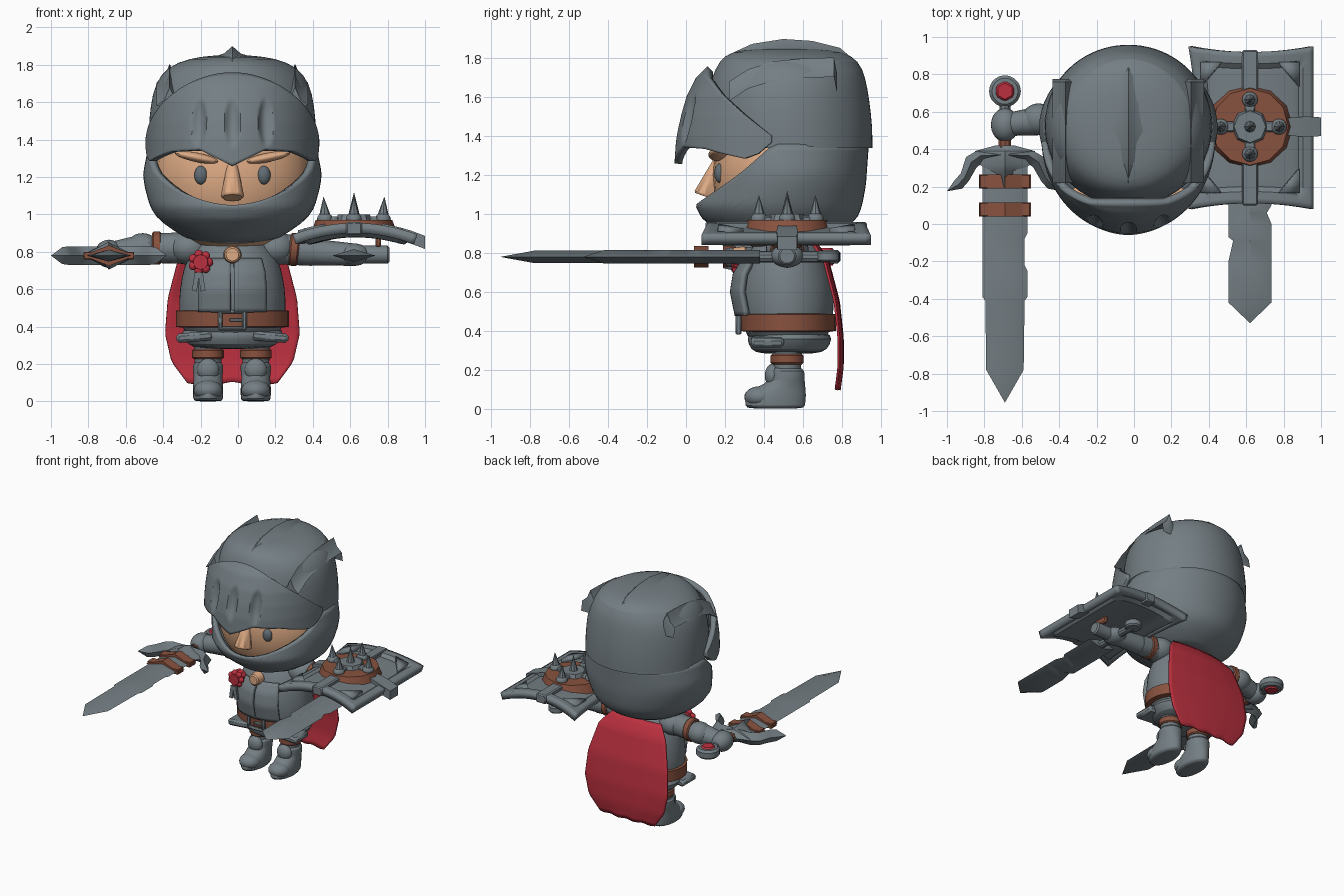
import bpy, bmesh, math
from mathutils import Matrix, Vector

if "Cube" in bpy.data.objects:
    bpy.data.objects.remove(bpy.data.objects["Cube"], do_unlink=True)

MID = -0.03   # body centre line
parts = []


def material(name, rgb):
    m = bpy.data.materials.new(name)
    m.use_nodes = True
    m.diffuse_color = (*rgb, 1)
    m.node_tree.nodes["Principled BSDF"].inputs["Base Color"].default_value = (*rgb, 1)
    return m


STEEL = material("steel grey", (.175, .21, .23))
EYE = material("eye grey", (.12, .15, .17))
LEATHER = material("leather brown", (.25, .085, .05))
RED = material("cloth red", (.5, .03, .05))
SKIN = material("skin tan", (.72, .4, .23))


def finish(name, bm, mat, thick=0, offset=-1, sub=0, bevel=0):
    bmesh.ops.remove_doubles(bm, verts=bm.verts, dist=.0002)
    bmesh.ops.recalc_face_normals(bm, faces=bm.faces)
    mesh = bpy.data.meshes.new(name)
    bm.to_mesh(mesh)
    bm.free()
    ob = bpy.data.objects.new(name, mesh)
    bpy.context.collection.objects.link(ob)
    mesh.materials.append(mat)
    if thick:
        mod = ob.modifiers.new("thickness", "SOLIDIFY")
        mod.thickness, mod.offset = thick, offset
    if bevel:
        ob.modifiers.new("bevel", "BEVEL").width = bevel
    if sub:
        mod = ob.modifiers.new("smooth", "SUBSURF")
        mod.levels = mod.render_levels = sub
    parts.append(ob)


def grid(name, fn, nu, nv, mat, wrap=False, cap=False, **mods):
    """Surface from fn(u, v), with u and v from 0 to 1."""
    bm = bmesh.new()
    cols = nu if wrap else nu + 1
    rows = [[bm.verts.new(fn(i / nu, j / nv)) for i in range(cols)] for j in range(nv + 1)]
    for low, high in zip(rows, rows[1:]):
        for i in range(nu):
            k = (i + 1) % cols
            bm.faces.new((low[i], low[k], high[k], high[i]))
    if cap:
        bmesh.ops.holes_fill(bm, edges=bm.edges, sides=0)
    finish(name, bm, mat, **mods)


def loft(name, rows, section, n, mat):
    """Closed body: section(row) gives n points for each row."""
    last = len(rows) - 1
    grid(name, lambda u, v: section(*rows[round(v * last)])[round(u * n) % n],
         n, last, mat, wrap=True, cap=True)


def interp(table, t):
    """Linear lookup in rows of (key, values...)."""
    for a, b in zip(table, table[1:]):
        if t <= b[0]:
            f = max(0, (t - a[0]) / (b[0] - a[0]))
            return [p + (q - p) * f for p, q in zip(a[1:], b[1:])]
    return list(table[-1][1:])


def oval(cx, z, rx, front, back, a):
    return (cx + rx * math.sin(a), (front + back) / 2 - (back - front) / 2 * math.cos(a), z)


def lathe(name, rows, mat, cx=MID, n=24, sub=1, cap=True):
    """Oval rings from rows of (z, half width, front y, back y)."""
    last = len(rows) - 1
    grid(name, lambda u, v: oval(cx, *rows[round(v * last)], u * math.tau),
         n, last, mat, wrap=True, cap=cap, sub=sub)


def tube(name, p, q, r, r2, mat, n=16, bevel=0):
    p, q = Vector(p), Vector(q)
    bm = bmesh.new()
    turn = (q - p).to_track_quat("Z", "Y").to_matrix().to_4x4()
    bmesh.ops.create_cone(bm, cap_ends=True, segments=n, radius1=r, radius2=r2,
                          depth=(q - p).length, matrix=Matrix.Translation((p + q) / 2) @ turn)
    finish(name, bm, mat, bevel=bevel)


def ball(name, c, s, mat, tilt=0):
    bm = bmesh.new()
    place = Matrix.Translation(c) @ Matrix.Rotation(tilt, 4, "Y") @ Matrix.Diagonal((*s, 1))
    bmesh.ops.create_uvsphere(bm, u_segments=24, v_segments=14, radius=1, matrix=place)
    finish(name, bm, mat)


def box(name, c, s, mat, tilt=0, bevel=.008):
    bm = bmesh.new()
    place = Matrix.Translation(c) @ Matrix.Rotation(tilt, 4, "Y") @ Matrix.Diagonal((*s, 1))
    bmesh.ops.create_cube(bm, size=1, matrix=place)
    finish(name, bm, mat, bevel=bevel)


def blade(name, cx, z, rows, mat):
    """Diamond section along y from rows of (y, left, right, half thickness)."""
    loft(name, rows, lambda y, left, right, t: [
        (cx - left, y, z), (cx, y, z + t), (cx + right, y, z), (cx, y, z - t)], 4, mat)


def crest(name, x, w, h, rows):
    """Tent-shaped ridge along y from rows of (y, z)."""
    loft(name, rows, lambda y, z: [(x - w, y, z - h), (x - w * .4, y, z - h * .65), (x, y, z),
                                   (x + w * .4, y, z - h * .65), (x + w, y, z - h)], 5, STEEL)


# Helmet: crown, jaw guard, visor and crests
lathe("helmet_crown", [(1.34, .45, .1, .96), (1.45, .45, .09, .96), (1.58, .44, .1, .945), (1.7, .415, .13, .925),
                       (1.79, .35, .17, .89), (1.835, .23, .23, .81), (1.85, .11, .36, .68),
                       (1.852, 0, .5, .5)], STEEL, n=40, cap=False)
JAW = [(.84, .14, .34, .64), (.87, .24, .22, .72), (.93, .34, .14, .83), (.98, .4, .08, .88),
       (1.04, .44, .05, .905), (1.15, .47, .085, .925), (1.22, .478, .1, .93), (1.36, .45, .1, .94)]


def jaw(u, v):
    a = (u * 2 - 1) * math.pi
    top = 1.05 + .31 * min(1, abs(a) / math.radians(80)) ** 1.8
    z = JAW[0][0] + (top - JAW[0][0]) * v
    return oval(MID, z, *interp(JAW, z), a)


grid("jaw_guard", jaw, 56, 14, STEEL, wrap=True, thick=.035)
VISOR_EDGE = [(0, 1.26), (8, 1.29), (22, 1.345), (45, 1.335), (72, 1.285), (80, 1.31), (88, 1.37)]
VISOR = [(1.25, .465, -.06), (1.4, .465, -.05), (1.5, .46, -.03), (1.6, .45, 0), (1.7, .43, .05), (1.77, .41, .12)]


def visor(u, v):
    deg = (u * 2 - 1) * 88
    a = math.radians(deg)
    low = interp(VISOR_EDGE, abs(deg))[0]
    z = low + (1.39 + .37 * math.cos(a) - low) * v
    rx, front = interp(VISOR, z)
    # Three upright almond dents
    dent = sum(.03 * max(0, 1 - ((deg - d) / 5.5) ** 2 - ((z - 1.49) / .13) ** 2) for d in (-23, 0, 23))
    return (MID + (rx - dent) * math.sin(a), .46 - (.46 - front - dent) * math.cos(a), z)


grid("visor", visor, 132, 26, STEEL, thick=.04)
crest("crest_middle", MID, .11, .06, [(.16, 1.74), (.22, 1.82), (.34, 1.875), (.5, 1.9), (.65, 1.89),
                                      (.79, 1.855), (.88, 1.78)])
for s in (-1, 1):
    crest("crest_side", MID + s * .335, .07, .1, [(.22, 1.68), (.32, 1.745), (.45, 1.785), (.6, 1.8),
                                                  (.76, 1.805), (.775, 1.73)])

# Face
ball("face", (MID, .47, 1.2), (.415, .335, .4), SKIN)
tube("nose", (MID, .1, 1.09), (MID, .17, 1.29), .068, .025, SKIN, 8, bevel=.015)
for s in (-1, 1):
    ball("eye", (MID + s * .167, .175, 1.21), (.037, .03, .05), EYE)
    ball("brow", (MID + s * .19, .165, 1.305), (.12, .05, .025), SKIN, tilt=-s * .2)

# Torso and clothing
lathe("torso", [(.32, .24, .33, .71), (.42, .285, .29, .755), (.55, .29, .27, .765), (.66, .275, .275, .755),
                (.76, .25, .3, .72), (.83, .2, .34, .69), (.9, .14, .38, .65)], STEEL)
JACKET = [(.48, .29, .265, .765), (.6, .292, .24, .76), (.69, .28, .255, .75), (.76, .25, .3, .72)]
for s in (-1, 1):
    def jacket(u, v):
        z = .48 + .28 * v
        return oval(MID, z, *interp(JACKET, z), s * (.03 + .62 * u))
    grid("jacket_front", jacket, 10, 12, STEEL, thick=.03, offset=0)
lathe("belt", [(.395, .27, .31, .74), (.4, .302, .28, .77), (.485, .302, .275, .77), (.49, .27, .31, .74)],
      LEATHER, n=32, sub=0)
lathe("skirt", [(.28, .18, .38, .67), (.3, .24, .33, .73), (.36, .28, .31, .755), (.4, .27, .32, .74)], STEEL)
for s in (-1, 1):
    box("skirt_plate", (MID + s * .2, .42, .345), (.2, .17, .05), STEEL, tilt=s * .08, bevel=.015)
    box("buckle_side", (MID + s * .065, .27, .435), (.025, .03, .11), STEEL)
    box("buckle_bar", (MID, .27, .435 + s * .045), (.14, .03, .02), STEEL)
    box("rosette_ribbon", (-.21 + s * .016, .25, .64), (.026, .02, .1), STEEL, tilt=-s * .15, bevel=0)
box("buckle_prong", (MID + .02, .268, .435), (.07, .025, .016), STEEL, bevel=.003)
tube("medal", (MID, .31, .785), (MID, .235, .785), .05, .042, SKIN, 16, bevel=.008)
tube("rosette", (-.2, .32, .745), (-.2, .235, .745), .055, .04, RED, 10)
for i in range(7):
    a = i * math.tau / 7
    ball("rosette_petal", (-.2 + .043 * math.cos(a), .26, .745 + .043 * math.sin(a)), (.024, .02, .024), RED)

# Cape
CAPE = [(0, .21, .67), (.12, .29, .73), (.4, .345, .785), (.65, .36, .805), (.85, .325, .805), (1, .24, .79)]


def cape(u, v):
    side = u * 2 - 1
    half, y = interp(CAPE, v)
    return (MID + half * side, y - .02 * side ** 2, .85 - .75 * v + .005 * v * math.cos(side * 11))


grid("cape", cape, 28, 24, RED, thick=.012, offset=0)

# Legs and boots
for x in (MID - .13, MID + .125):
    tube("thigh", (x, .52, .18), (x, .52, .36), .07, .08, STEEL)
    tube("leg_strap", (x, .52, .228), (x, .52, .28), .085, .085, LEATHER, bevel=.008)
    lathe("boot", [(0, .07, .32, .6), (.008, .082, .3, .615), (.07, .083, .3, .62), (.115, .078, .37, .615),
                   (.14, .078, .43, .61), (.2, .088, .42, .615), (.215, .06, .45, .58)], STEEL, cx=x, n=20)
    ball("shin_guard", (x, .445, .17), (.06, .04, .06), STEEL)
    ball("toe_cap", (x, .38, .06), (.078, .08, .055), STEEL)

# Right arm
HAND = (-.69, .53, .79)
ball("right_shoulder", (-.26, .52, .82), (.11, .11, .09), STEEL)
tube("right_upper_arm", (-.25, .52, .82), (-.44, .55, .82), .085, .08, STEEL)
tube("right_arm_band", (-.41, .55, .82), (-.46, .55, .82), .088, .088, LEATHER, bevel=.008)
ball("right_elbow", (-.51, .56, .82), (.09, .085, .08), STEEL)
tube("right_forearm", (-.48, .555, .82), HAND, .08, .06, STEEL)
ball("right_hand", HAND, (.075, .09, .075), STEEL)

# Large sword
SX, SZ = HAND[0], .78
blade("sword_blade", SX, SZ, [(.36, .12, .12, .032), (-.05, .12, .12, .032), (-.08, .12, .105, .032),
                              (-.22, .12, .105, .032), (-.25, .12, .12, .032), (-.39, .12, .12, .032),
                              (-.41, .105, .105, .032), (-.78, .1, .1, .032), (-.955, 0, 0, 0)], STEEL)
for y in (.04, .19):
    blade("blade_wrap", SX, SZ, [(y + .075, .14, .14, .055), (y, .14, .14, .055)], LEATHER)
    box("wrap_edge", (SX, y + .037, SZ), (.27, .072, .04), LEATHER, bevel=.004)
blade("guard_core", SX, SZ, [(.42, .05, .05, .04), (.39, .16, .16, .05), (.32, .14, .14, .07),
                             (.27, .06, .06, .075), (.19, 0, 0, .058)], STEEL)
WING = [(.02, .37, .04, .05), (.13, .365, .035, .05), (.18, .33, .04, .05), (.215, .25, .03, .05),
        (.25, .21, .03, .045), (.31, .175, 0, 0)]
for s in (-1, 1):
    loft("guard_wing", WING, lambda x, y, w, t: [
        (SX + s * (x - w * .7), y - w * .7, SZ), (SX + s * x, y, SZ + t),
        (SX + s * (x + w * .7), y + w * .7, SZ), (SX + s * x, y, SZ - t)], 4, STEEL)
tube("sword_grip", (SX, .4, SZ), (SX, .48, SZ), .035, .035, LEATHER, 10)
tube("sword_handle", (SX, .48, SZ), (SX, .66, SZ), .03, .03, STEEL, 10)
tube("pommel", (SX, .71, SZ - .035), (SX, .71, SZ + .035), .085, .085, STEEL, 20, bevel=.015)
tube("pommel_gem", (SX, .71, SZ - .045), (SX, .71, SZ + .045), .055, .055, RED, 6, bevel=.01)

# Left arm and short sword
LX = .62
ball("left_shoulder", (.2, .52, .82), (.11, .11, .09), STEEL)
tube("left_upper_arm", (.18, .52, .82), (.4, .52, .8), .085, .075, STEEL)
tube("left_arm_band", (.275, .52, .815), (.325, .52, .81), .088, .088, LEATHER, bevel=.008)
tube("left_forearm", (.38, .52, .8), (LX, .52, .785), .072, .06, STEEL)
ball("left_hand", (LX, .52, .785), (.085, .085, .06), STEEL)
tube("left_grip", (.5, .52, .785), (.81, .52, .785), .048, .048, STEEL, bevel=.01)
box("shield_strap", (.75, .52, .855), (.03, .14, .06), LEATHER)
tube("short_sword_handle", (LX, .35, .78), (LX, .72, .78), .03, .03, STEEL, 10)
tube("short_sword_pommel", (LX, .73, .755), (LX, .73, .81), .06, .06, STEEL, bevel=.01)
blade("short_sword_blade", LX, .78, [(.38, .115, .115, .035), (.1, .115, .115, .035), (.06, .115, .09, .035),
                                     (0, .115, .115, .035), (-.07, .115, .115, .035), (-.09, .09, .115, .035),
                                     (-.2, .115, .115, .035), (-.42, .115, .115, .035), (-.53, 0, 0, 0)], STEEL)

# Shield
def shield(u, v):
    u, v = u * 2 - 1, v * 2 - 1
    rim = .022 if max(abs(u), abs(v)) > .86 else 0
    return (.625 + u * (.325 - (.04 * (1 - v * v) if u < 0 else 0)), .515 + v * (.435 - .03 * (1 - u * u)),
            .905 - .06 * u * u + rim)


grid("shield_plate", shield, 30, 30, STEEL, thick=.055, offset=0)
box("shield_rib", (LX, .515, .925), (.085, .83, .07), STEEL)
loft("shield_cross_rib", [(.32, .045), (.45, .045), (LX, .045), (.8, .045), (.92, .055), (1, .05)],
     lambda x, w: [(x, .52 + i * w, .93 - .55 * (x - LX) ** 2 + j * .035)
                   for i, j in ((-1, -1), (1, -1), (1, 1), (-1, 1))], 4, STEEL)
tube("shield_disc", (LX, .52, .88), (LX, .52, .97), .237, .205, LEATHER, 12)
tube("shield_boss", (LX, .52, .95), (LX, .52, 1), .105, .085, STEEL, 8)
for dx, dy in ((0, 0), (.155, 0), (-.155, 0), (0, .145), (0, -.145)):
    ball("spike_base", (LX + dx, .52 + dy, .975), (.042, .042, .035), STEEL)
    box("boss_strap", (LX + dx * .7, .52 + dy * .7, .975), (.055, .055, .03), STEEL)
    tube("shield_spike", (LX + dx, .52 + dy, .98), (LX + dx * 1.05, .52 + dy, 1.12 - .15 * abs(dx + dy)),
         .035, 0, STEEL, 8)
for sx in (-1, 1):
    for sy in (-1, 1):
        # Triangular corner plates
        bm = bmesh.new()
        bm.faces.new([bm.verts.new((LX + sx * x, .515 + sy * y, .945 - .57 * x * x))
                      for x, y in ((.26, .35), (.15, .35), (.26, .22))])
        finish("shield_corner", bm, STEEL, thick=.04, offset=0)

# Smooth shading with sharp edges kept
bpy.ops.object.select_all(action="DESELECT")
for ob in parts:
    ob.select_set(True)
bpy.context.view_layer.objects.active = parts[0]
bpy.ops.object.shade_smooth_by_angle(angle=math.radians(35))
